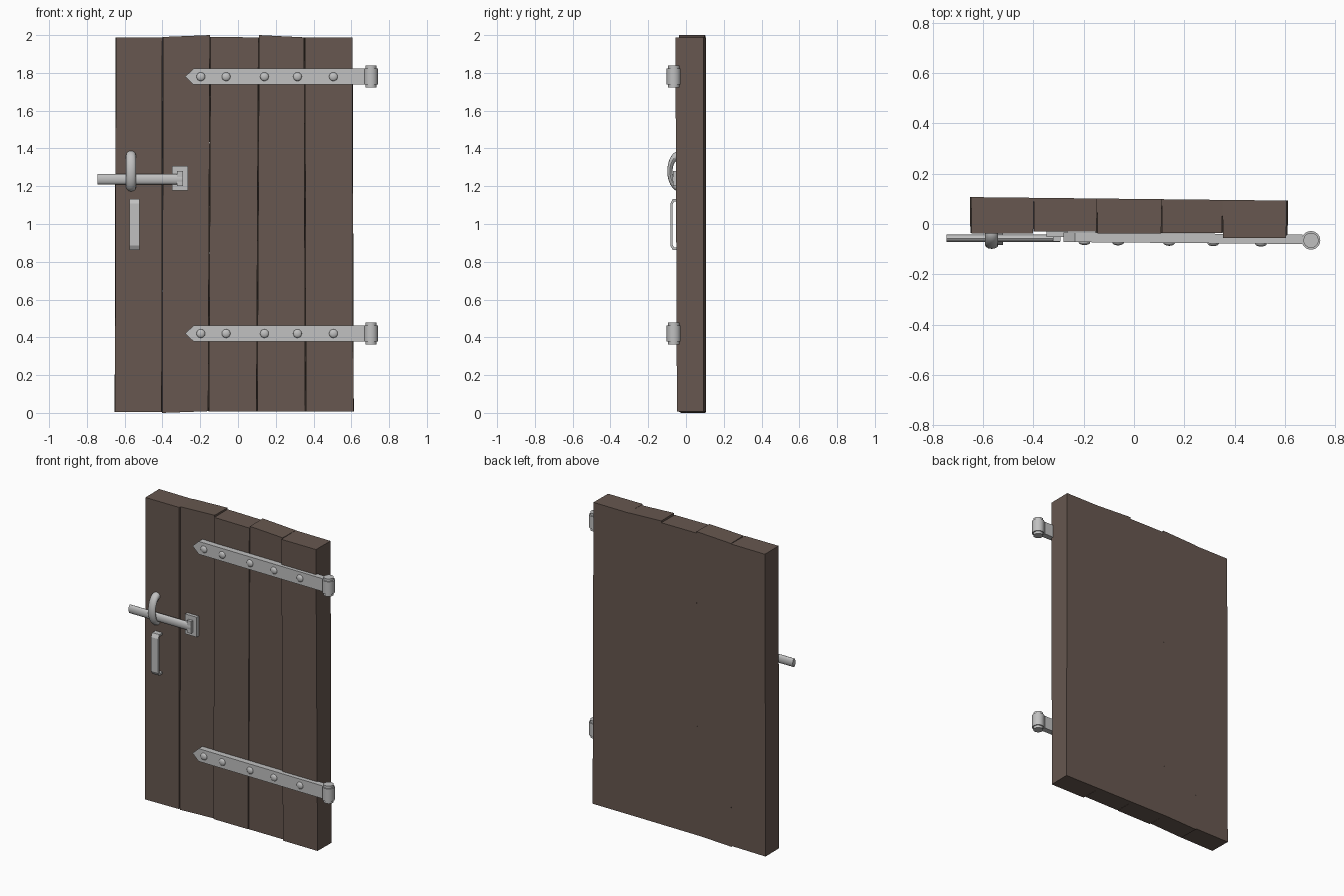
import bpy, bmesh, math
from mathutils import Matrix, Vector

if "Cube" in bpy.data.objects:
    bpy.data.objects.remove(bpy.data.objects["Cube"])


def material(name, rgb):
    m = bpy.data.materials.new(name)
    m.diffuse_color = (*rgb, 1)
    m.use_nodes = True
    m.node_tree.nodes["Principled BSDF"].inputs["Base Color"].default_value = m.diffuse_color
    return m


WOOD = material("dark_brown_wood", (0.135, 0.096, 0.079))
METAL = material("grey_iron", (0.53, 0.53, 0.53))


def finish(name, bm, mat, smooth=False):
    bmesh.ops.recalc_face_normals(bm, faces=bm.faces)
    me = bpy.data.meshes.new(name)
    bm.to_mesh(me)
    bm.free()
    ob = bpy.data.objects.new(name, me)
    bpy.context.collection.objects.link(ob)
    me.materials.append(mat)
    if smooth:
        bpy.ops.object.select_all(action='DESELECT')
        ob.select_set(True)
        bpy.context.view_layer.objects.active = ob
        bpy.ops.object.shade_smooth_by_angle(angle=math.radians(40))
    return ob


def prism(name, points, offset, mat):
    """Extrude a closed 3D outline along an offset."""
    bm = bmesh.new()
    face = bm.faces.new([bm.verts.new(p) for p in points])
    ext = bmesh.ops.extrude_face_region(bm, geom=[face])
    new = [v for v in ext["geom"] if isinstance(v, bmesh.types.BMVert)]
    bmesh.ops.translate(bm, vec=Vector(offset), verts=new)
    return finish(name, bm, mat)


def box(name, x0, x1, y0, y1, z0, z1, mat):
    return prism(name, [(x0, y0, z0), (x1, y0, z0), (x1, y0, z1), (x0, y0, z1)],
                 (0, y1 - y0, 0), mat)


def cylinder(name, centre, r, depth, axis='Z', squash=1.0, sides=24):
    bm = bmesh.new()
    rot = Matrix.Rotation(math.pi / 2, 4, 'Y') if axis == 'X' else Matrix()
    bmesh.ops.create_cone(bm, cap_ends=True, segments=sides, radius1=r, radius2=r,
                          depth=depth,
                          matrix=Matrix.Translation(centre)
                          @ Matrix.Diagonal((1, squash, 1, 1)) @ rot)
    return finish(name, bm, METAL, True)


def back_y(x):
    return 0.107 - 0.0111 * (x + 0.65)


# Planks: bottom x pair, top x pair, front y at bottom/top, bottom z pair, top z pair
PLANKS = [
    (-0.653, -0.402, -0.648, -0.399, -0.036, -0.037, 0.004, 0.006, 1.987, 1.987),
    (-0.402, -0.156, -0.399, -0.147, -0.029, -0.030, 0.000, 0.009, 1.990, 2.000),
    (-0.156, 0.100, -0.147, 0.110, -0.036, -0.037, 0.008, 0.008, 1.990, 1.988),
    (0.100, 0.358, 0.110, 0.352, -0.033, -0.036, 0.008, 0.008, 2.000, 1.988),
    (0.358, 0.613, 0.352, 0.607, -0.048, -0.056, 0.008, 0.007, 1.987, 1.987),
]
for i, (bl, br, tl, tr, yb, yt, zbl, zbr, ztl, ztr) in enumerate(PLANKS):
    g = 0.002                                   # narrow gap at the front edges
    bm = bmesh.new()
    front = [(bl + g, yb, zbl), (br - g, yb, zbr), (tr - g, yt, ztr), (tl + g, yt, ztl)]
    rear = [(x, back_y(x), z) for x, z in ((bl, zbl), (br, zbr), (tr, ztr), (tl, ztl))]
    f = [bm.verts.new(p) for p in front]
    r = [bm.verts.new(p) for p in rear]
    bm.faces.new(f)
    bm.faces.new(r[::-1])
    for k in range(4):
        n = (k + 1) % 4
        bm.faces.new((f[k], r[k], r[n], f[n]))
    finish(f"plank_{i + 1}", bm, WOOD)


def strap_y(x):
    return -0.072 - 0.0085 * (x + 0.24)


# Strap hinges with rivets and barrels
for label, z in (("upper", 1.78), ("lower", 0.42)):
    h = 0.042
    outline = [(-0.28, z), (-0.235, z - h), (0.67, z - h), (0.67, z + h), (-0.235, z + h)]
    prism(f"{label}_hinge_strap", [(x, strap_y(x), zz) for x, zz in outline],
          (0, 0.038, 0), METAL)
    for i, x in enumerate((-0.197, -0.063, 0.14, 0.315, 0.505)):
        bm = bmesh.new()
        bmesh.ops.create_uvsphere(
            bm, u_segments=16, v_segments=10, radius=0.023,
            matrix=Matrix.Translation((x, strap_y(x), z)) @ Matrix.Diagonal((1, 0.5, 1, 1))
            @ Matrix.Rotation(math.pi / 2, 4, 'X'))
        finish(f"{label}_rivet_{i + 1}", bm, METAL, True)
    cylinder(f"{label}_hinge_barrel", (0.704, -0.065, z), 0.037, 0.084)
    cylinder(f"{label}_hinge_pin", (0.704, -0.065, z), 0.03, 0.116)

# Sliding bolt, slightly flattened
cylinder("bolt", (-0.52, -0.057, 1.238), 0.028, 0.45, 'X', 0.52, 16)

# Bolt plate with raised stop
box("bolt_plate", -0.349, -0.264, -0.051, -0.028, 1.177, 1.308, METAL)
box("bolt_stop", -0.322, -0.292, -0.07, -0.05, 1.2, 1.28, METAL)

# Half ring holding the bolt
bm = bmesh.new()
N, M = 24, 12
rings = []
for i in range(N + 1):
    a = math.pi * i / N
    loop = []
    for j in range(M):
        b = 2 * math.pi * j / M
        rad = 0.085 + 0.023 * math.cos(b)
        loop.append(bm.verts.new((-0.566 + 0.026 * math.sin(b),
                                  -0.034 - 0.6 * rad * math.sin(a),
                                  1.28 + rad * math.cos(a))))
    rings.append(loop)
for p, q in zip(rings, rings[1:]):
    for j in range(M):
        n = (j + 1) % M
        bm.faces.new((p[j], p[n], q[n], q[j]))
bm.faces.new(rings[0])
bm.faces.new(rings[-1])
finish("bolt_ring", bm, METAL, True)

# Pull handle: bent flat bar
outer = [(-0.034, 1.132), (-0.07, 1.132), (-0.083, 1.108),
         (-0.083, 0.885), (-0.07, 0.863), (-0.034, 0.863)]
inner = [(-0.034, 0.876), (-0.064, 0.876), (-0.071, 0.89),
         (-0.071, 1.103), (-0.064, 1.119), (-0.034, 1.119)]
prism("pull_handle", [(-0.574, y, z) for y, z in outer + inner], (0.052, 0, 0), METAL)
